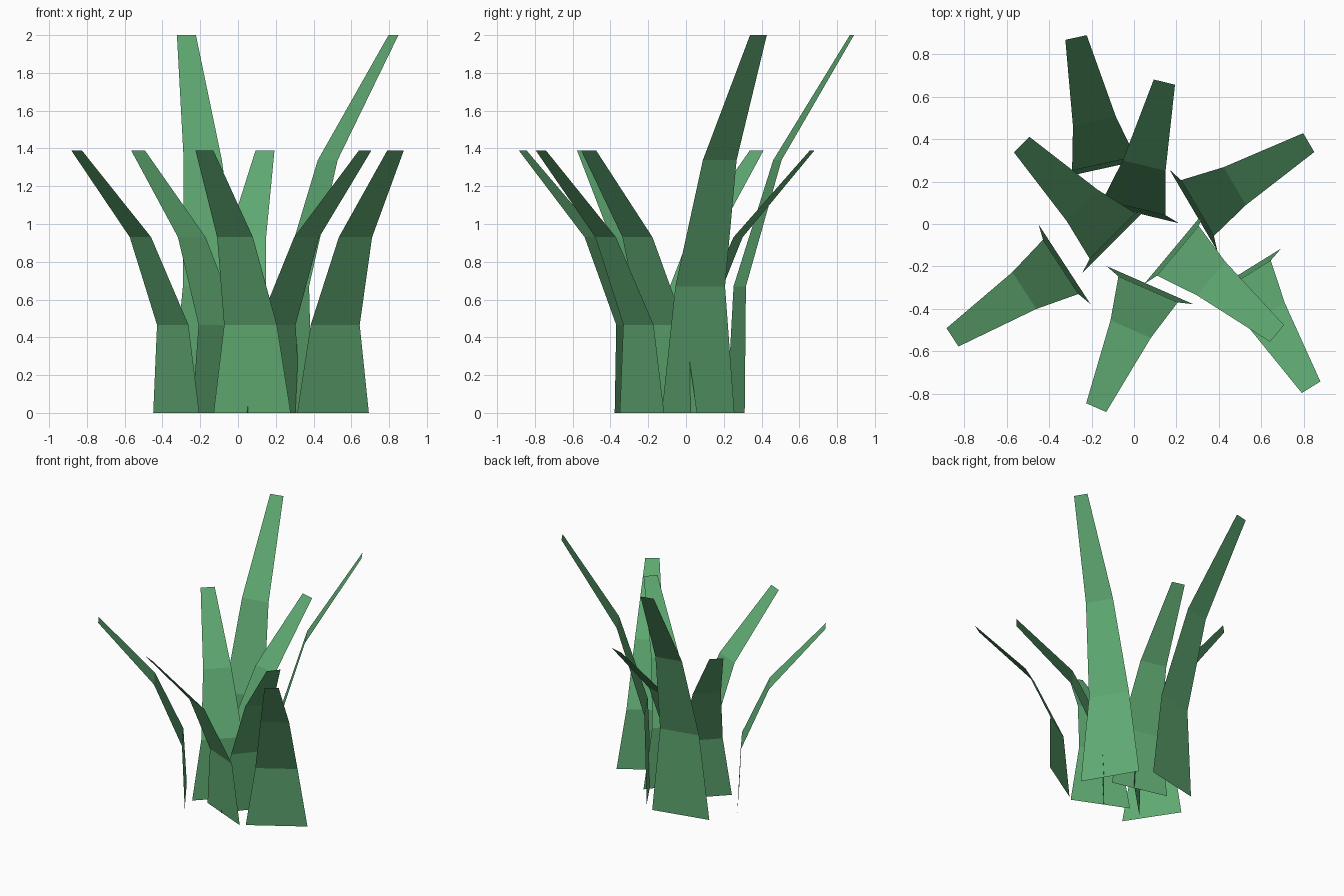
import bpy
from mathutils import Vector

if "Cube" in bpy.data.objects:
    bpy.data.objects.remove(bpy.data.objects["Cube"])

# One green for every blade
green = bpy.data.materials.new("leaf_green")
green.diffuse_color = (0.115, 0.40, 0.168, 1.0)
green.use_nodes = True
green.node_tree.nodes["Principled BSDF"].inputs["Base Color"].default_value = green.diffuse_color

# Shared blade profile: (fraction of height, outward lean, width)
PROFILE = [(0.0, 0.0, 0.446), (0.335, 0.022, 0.305),
           (0.669, 0.226, 0.207), (1.0, 0.63, 0.103)]


def blade(name, base, tip, height):
    """Flat three-segment strip that bends from base towards tip."""
    base = Vector(base)
    out = (Vector(tip) - base).normalized()
    side = Vector((-out.y, out.x))
    verts = []
    for frac, lean, width in PROFILE:
        centre = base + out * lean
        for s in (-0.5, 0.5):
            p = centre + side * (s * width)
            verts.append((p.x, p.y, frac * height))
    faces = [(2 * i, 2 * i + 2, 2 * i + 3, 2 * i + 1)
             for i in range(len(PROFILE) - 1)]
    mesh = bpy.data.meshes.new(name)
    mesh.from_pydata(verts, [], faces)
    mesh.materials.append(green)
    obj = bpy.data.objects.new(name, mesh)
    bpy.context.collection.objects.link(obj)


# Two tall blades at the back
blade("tall_blade_left", (-0.138, 0.263), (-0.273, 0.878), 2.0)
blade("tall_blade_right", (0.28, 0.064), (0.819, 0.381), 2.0)

# Six short blades around the tuft
SHORT = [((-0.005, 0.056), (0.143, 0.668)),
         ((-0.085, -0.072), (-0.527, 0.372)),
         ((-0.327, -0.19), (-0.852, -0.532)),
         ((0.075, -0.288), (-0.178, -0.865)),
         ((0.19, -0.112), (0.673, -0.515)),
         ((0.503, -0.233), (0.833, -0.767))]
for i, (b, t) in enumerate(SHORT, 1):
    blade(f"short_blade_{i}", b, t, 1.39)
